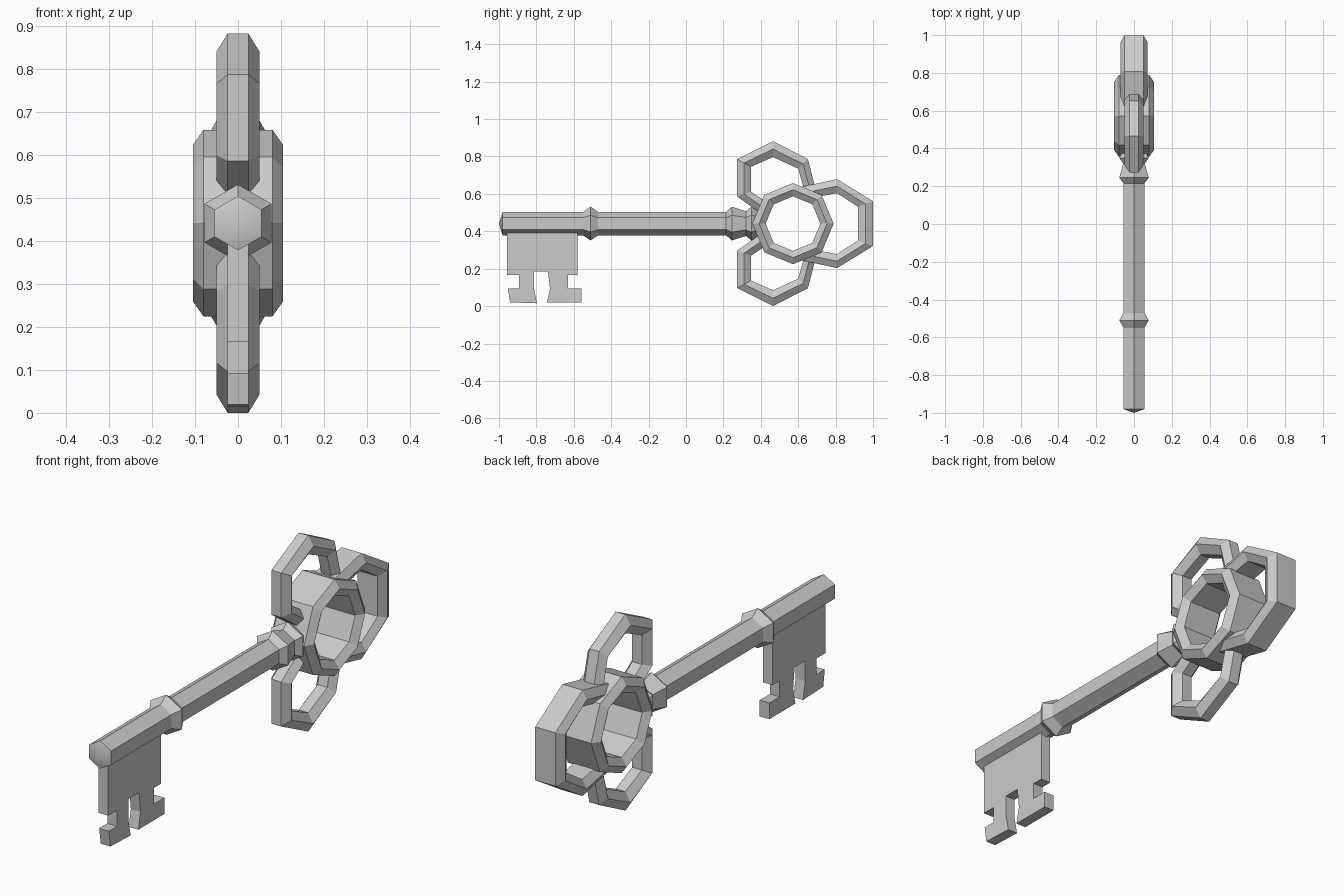
import bpy, bmesh, math

if "Cube" in bpy.data.objects:
    bpy.data.objects.remove(bpy.data.objects["Cube"])

CZ = 0.441          # height of the key's axis
RING_Y = 0.572      # centre of the round hub

metal = bpy.data.materials.new("grey_metal")
metal.diffuse_color = (0.6, 0.6, 0.6, 1)
metal.use_nodes = True
metal.node_tree.nodes["Principled BSDF"].inputs["Base Color"].default_value = metal.diffuse_color


def finish(name, bm, smooth=False):
    bmesh.ops.recalc_face_normals(bm, faces=bm.faces)
    if smooth:
        for f in bm.faces:
            f.smooth = True
        for e in bm.edges:
            e.smooth = e.calc_face_angle(0) < 0.5
    mesh = bpy.data.meshes.new(name)
    bm.to_mesh(mesh)
    bm.free()
    mesh.materials.append(metal)
    obj = bpy.data.objects.new(name, mesh)
    bpy.context.collection.objects.link(obj)


def loft(bm, sections, closed):
    """Skin a list of point loops, either as a loop or with end caps."""
    loops = [[bm.verts.new(p) for p in s] for s in sections]
    n = len(loops[0])
    pairs = list(zip(loops, loops[1:]))
    if closed:
        pairs.append((loops[-1], loops[0]))
    else:
        bm.faces.new(loops[0])
        bm.faces.new(loops[-1])
    for a, b in pairs:
        for i in range(n):
            j = (i + 1) % n
            bm.faces.new((a[i], a[j], b[j], b[i]))


def band(name, outer, inner, flat, wide, closed=False):
    """Six-sided bar between an outer and an inner (y, z) outline."""
    sections = []
    for (yo, zo), (yi, zi) in zip(outer, inner):
        ym, zm = (yo + yi) / 2, (zo + zi) / 2
        sections.append([(-flat, yo, zo), (flat, yo, zo), (wide, ym, zm),
                         (flat, yi, zi), (-flat, yi, zi), (-wide, ym, zm)])
    bm = bmesh.new()
    loft(bm, sections, closed)
    finish(name, bm)


# Hexagonal shaft with collars and a shallow pointed tip
profile = [(-0.98, 0.063), (-0.55, 0.063), (-0.51, 0.09), (-0.47, 0.063),
           (0.215, 0.063), (0.245, 0.09), (0.32, 0.066), (0.35, 0.09),
           (0.40, 0.06)]
bm = bmesh.new()
loft(bm, [[(r * math.sin(i * math.pi / 3), y, CZ + r * math.cos(i * math.pi / 3))
           for i in range(6)] for y, r in profile], False)
bm.faces.ensure_lookup_table()
bmesh.ops.poke(bm, faces=[bm.faces[0]])
for v in bm.verts:
    if abs(v.co.x) < 1e-4 and abs(v.co.z - CZ) < 1e-4:
        v.co.y = -1.0
finish("shaft", bm, smooth=True)

# Octagonal hub
def octagon(r):
    return [(RING_Y + r * math.cos(i * math.pi / 4), CZ + r * math.sin(i * math.pi / 4))
            for i in range(8)]

band("hub_ring", octagon(0.217), octagon(0.146), 0.08, 0.105, closed=True)

# Upper and lower handle loops
outer = [(0.422, 0.481), (0.273, 0.586), (0.273, 0.786), (0.465, 0.882),
         (0.652, 0.786), (0.706, 0.575)]
inner = [(0.44, 0.55), (0.348, 0.612), (0.348, 0.745), (0.465, 0.797),
         (0.60, 0.735), (0.645, 0.575)]
for name, s in (("upper_loop", 1), ("lower_loop", -1)):
    band(name, [(y, CZ + s * (z - CZ)) for y, z in outer],
         [(y, CZ + s * (z - CZ)) for y, z in inner], 0.024, 0.05)

# Larger loop at the end of the handle
half_out = [(0.59, 0.19), (0.807, 0.238), (1.0, 0.12)]
half_in = [(0.66, 0.135), (0.807, 0.163), (0.92, 0.09)]

def mirrored(half):
    return [(y, CZ + h) for y, h in half] + [(y, CZ - h) for y, h in reversed(half)]

band("end_loop", mirrored(half_out), mirrored(half_in), 0.05, 0.072)

# Toothed key bit
outline = [(-0.957, 0.41), (-0.957, 0.165), (-0.893, 0.165), (-0.893, 0.093),
           (-0.952, 0.093), (-0.941, 0.02), (-0.797, 0.015), (-0.813, 0.093),
           (-0.813, 0.185), (-0.738, 0.185), (-0.727, 0.093), (-0.743, 0.02),
           (-0.558, 0.02), (-0.558, 0.093), (-0.63, 0.093), (-0.63, 0.165),
           (-0.58, 0.165), (-0.58, 0.41)]
bm = bmesh.new()
loft(bm, [[(x, y, z) for y, z in outline] for x in (-0.024, 0.024)], False)
finish("key_bit", bm)
